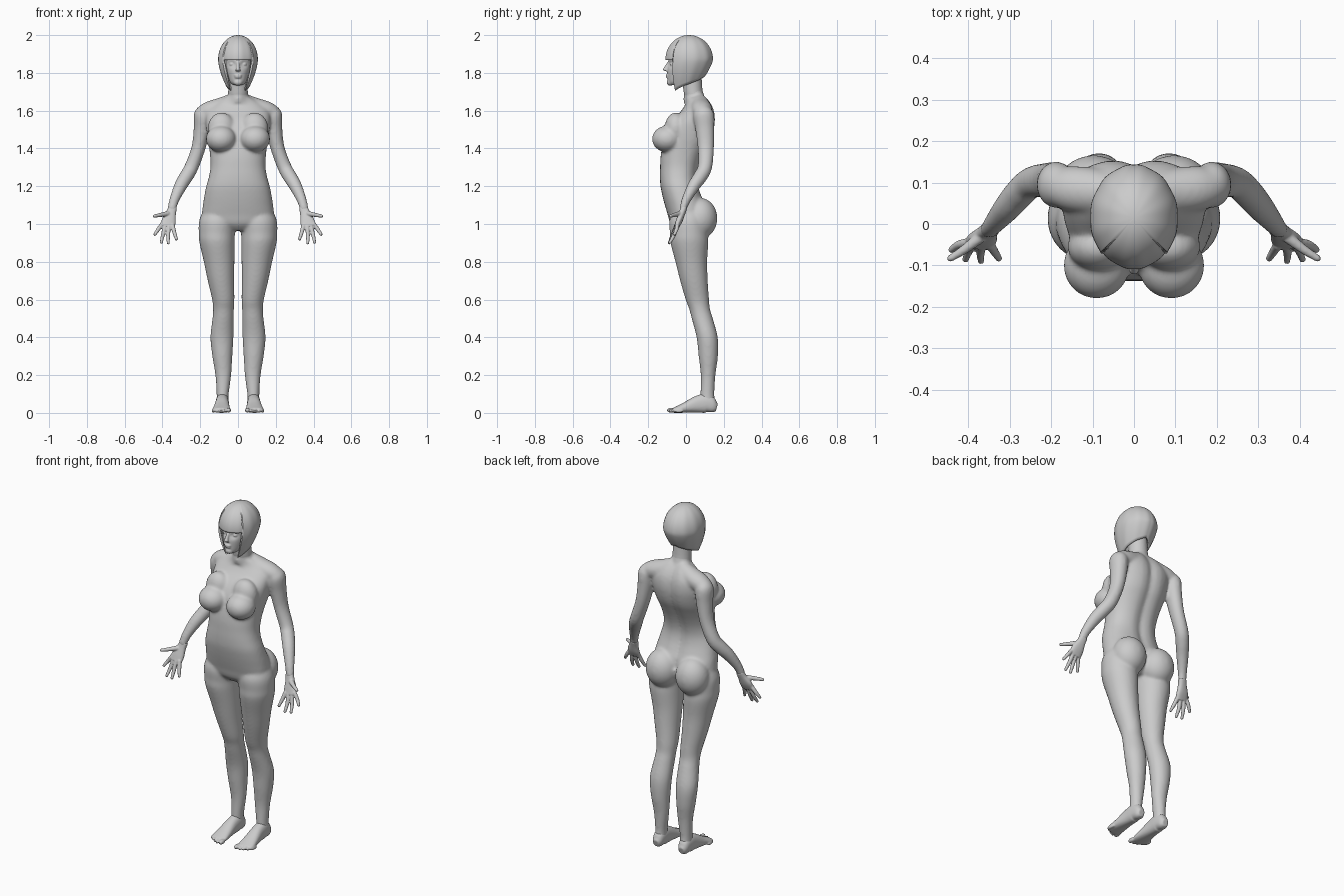
import bpy, bmesh, math
from mathutils import Vector, Matrix


def spline(rows, n=5):
    """Catmull-Rom resampling of rows of numbers."""
    r = [rows[0]] + list(rows) + [rows[-1]]
    out = []
    for i in range(1, len(r) - 2):
        for k in range(n):
            t = k / n
            out.append([0.5 * (2*b + (c-a)*t + (2*a-5*b+4*c-d)*t*t + (3*b-a-3*c+d)*t**3)
                        for a, b, c, d in zip(r[i-1], r[i], r[i+1], r[i+2])])
    return out + [list(rows[-1])]


def loft(bm, rows, flat=False, power=2.0, sides=40):
    """Closed tube through rows (x, y, z, half width, half depth); flat keeps rings level."""
    rows = spline(rows)
    pts = [Vector(r[:3]) for r in rows]
    rings = []
    for i, r in enumerate(rows):
        t = (pts[min(i+1, len(pts)-1)] - pts[max(i-1, 0)]).normalized()
        if flat:
            t = Vector((0, 0, 1))
        ref = Vector((0, 1, 0)) if abs(t.z) > 0.7 else Vector((0, 0, 1))
        u = ref.cross(t).normalized()
        v = t.cross(u)
        ring = []
        for k in range(sides):
            a = 2 * math.pi * k / sides
            c, s = math.cos(a), math.sin(a)
            c = math.copysign(abs(c) ** (2/power), c)
            s = math.copysign(abs(s) ** (2/power), s)
            ring.append(bm.verts.new(pts[i] + u*c*r[3] + v*s*r[4]))
        rings.append(ring)
    for a, b in zip(rings, rings[1:]):
        for k in range(sides):
            j = (k+1) % sides
            bm.faces.new((a[k], a[j], b[j], b[k]))
    bm.faces.new(rings[0][::-1])
    bm.faces.new(rings[-1])
    return [v for ring in rings for v in ring]


def level(rows):
    """(z, half width, front y, back y) -> loft rows on the centre line."""
    return [(0, (f+b)/2, z, w, (b-f)/2) for z, w, f, b in rows]


def ball(bm, c, r):
    m = Matrix.Translation(c) @ Matrix.Diagonal((*r, 1))
    bmesh.ops.create_uvsphere(bm, u_segments=32, v_segments=20, radius=1, matrix=m)


def to_object(name, bm):
    bmesh.ops.recalc_face_normals(bm, faces=bm.faces)
    me = bpy.data.meshes.new(name)
    bm.to_mesh(me)
    bm.free()
    ob = bpy.data.objects.new(name, me)
    bpy.context.collection.objects.link(ob)
    return ob


def fuse(name, bm, voxel, smooth):
    """Mirror across x, merge overlapping parts into one skin and soften it."""
    ob = to_object(name, bm)
    ob.modifiers.new("mirror", 'MIRROR').use_mirror_merge = False
    m = ob.modifiers.new("skin", 'REMESH')
    m.mode, m.voxel_size, m.use_smooth_shade = 'VOXEL', voxel, True
    s = ob.modifiers.new("soften", 'SMOOTH')
    s.factor, s.iterations = 0.5, smooth


# torso with a spine groove
bm = bmesh.new()
torso = loft(bm, level([
    (.965, .06, -.05, .06), (1.0, .165, -.082, .09), (1.05, .188, -.097, .105),
    (1.1, .186, -.112, .105), (1.15, .178, -.125, .085), (1.2, .168, -.135, .068),
    (1.25, .154, -.138, .062), (1.3, .146, -.137, .07), (1.35, .147, -.135, .088),
    (1.4, .152, -.128, .112), (1.45, .16, -.115, .137), (1.5, .167, -.1, .152),
    (1.55, .172, -.07, .158), (1.6, .165, -.025, .152), (1.64, .12, .0, .135),
    (1.67, .07, .0, .115)]), flat=True, power=2.3)
for v in torso:
    if v.co.y > 0 and v.co.z > 1.05:
        v.co.y -= .016 * math.exp(-(v.co.x/.03)**2)

# neck base, shoulders and arms
loft(bm, [(0, .06, 1.62, .06, .055), (0, .038, 1.7, .052, .05), (0, .03, 1.76, .05, .05)])
loft(bm, [(.02, .07, 1.65, .04, .045), (.09, .078, 1.617, .055, .052),
          (.15, .085, 1.6, .055, .05), (.19, .09, 1.585, .045, .042)])
loft(bm, [(.182, .09, 1.615, .03, .035), (.186, .093, 1.58, .047, .055), (.192, .1, 1.5, .043, .05),
          (.21, .105, 1.4, .037, .043), (.247, .1, 1.3, .037, .038),
          (.275, .075, 1.25, .037, .037), (.305, .04, 1.2, .034, .033),
          (.338, .0, 1.125, .026, .024), (.352, -.018, 1.07, .023, .018)])

# bust and buttocks
ball(bm, (.09, -.1, 1.45), (.08, .08, .07))
ball(bm, (.087, -.055, 1.505), (.073, .058, .085))
ball(bm, (.097, .075, 1.03), (.095, .091, .108))

# legs
loft(bm, [(.1, .015, 1.09, .075, .075), (.107, .012, 1.02, .098, .1), (.112, .015, .95, .096, .1),
          (.111, .018, .9, .093, .1), (.1, .028, .8, .081, .084), (.09, .042, .7, .07, .073),
          (.078, .06, .6, .059, .062), (.077, .072, .55, .055, .055), (.079, .086, .5, .056, .056),
          (.085, .112, .4, .061, .056), (.083, .118, .3, .053, .051), (.078, .117, .2, .042, .039),
          (.081, .113, .1, .032, .037), (.083, .115, .04, .032, .04)], flat=True)
fuse("body", bm, .0075, 10)

# feet and toes
bm = bmesh.new()
loft(bm, [(.083, .163, .028, .018, .02), (.083, .145, .034, .029, .034), (.083, .11, .05, .034, .05),
          (.084, .06, .045, .036, .045), (.086, 0, .029, .042, .029),
          (.088, -.045, .018, .047, .018), (.088, -.068, .013, .042, .013)], power=2.3)
for i in range(5):
    r = .013 if i == 0 else .0095
    ball(bm, (.05 + .019*i + (.004 if i else 0), -.078 + .0025*i*i, r + .001), (r, .025, r))
fuse("feet", bm, .0045, 4)

# hands with fingers and thumb
bm = bmesh.new()
loft(bm, [(.345, -.01, 1.09, .023, .018), (.354, -.02, 1.06, .026, .017),
          (.366, -.035, 1.02, .037, .017), (.373, -.05, .985, .038, .013)], power=2.4)
digits = [((.398, -.045, 1.005), (.422, -.05, .972), (.44, -.062, .945)),
          ((.385, -.048, .995), (.397, -.062, .945), (.406, -.085, .903)),
          ((.366, -.051, .99), (.37, -.068, .94), (.369, -.089, .9)),
          ((.347, -.05, .995), (.337, -.066, .955), (.326, -.083, .92)),
          ((.37, -.032, 1.055), (.41, -.062, 1.048), (.443, -.083, 1.042))]
for d in digits:
    radii = (.014, .011, .0085) if d is digits[-1] else (.0115, .0105, .008)
    loft(bm, [(*p, r, r) for p, r in zip(d, radii)], sides=16)
    ball(bm, d[2], (.0082,) * 3)
fuse("hands", bm, .0035, 4)

# head and neck, with eye sockets pressed in
bm = bmesh.new()
head = loft(bm, level([
    (1.735, .024, -.085, -.02), (1.75, .042, -.095, .02), (1.78, .056, -.098, .06),
    (1.82, .067, -.099, .09), (1.87, .076, -.093, .115), (1.92, .077, -.085, .12),
    (1.96, .055, -.05, .09), (1.98, .02, -.01, .04)]), flat=True, power=2.2)
for v in head:
    if v.co.y < 0:
        d = ((abs(v.co.x) - .032)/.02)**2 + ((v.co.z - 1.845)/.016)**2
        v.co.y += .013 * math.exp(-d)
loft(bm, [(0, .055, 1.64, .056, .05), (0, .038, 1.7, .052, .05), (0, .03, 1.8, .05, .052)])
loft(bm, [(0, -.088, 1.858, .008, .01), (0, -.104, 1.832, .009, .011), (0, -.111, 1.816, .013, .011),
          (0, -.1, 1.808, .012, .006)], flat=True)
ball(bm, (0, -.098, 1.787), (.02, .01, .006))
ball(bm, (0, -.097, 1.777), (.018, .01, .006))
ball(bm, (0, -.084, 1.75), (.024, .018, .018))
ball(bm, (.032, -.072, 1.845), (.014, .013, .009))
ball(bm, (.075, .025, 1.83), (.009, .02, .034))
fuse("head", bm, .004, 4)

# bob hair: a crown shell with a short fringe and sides that lengthen to the front
bm = bmesh.new()
cols, steps, edge = 120, 26, .86
grid = []
for c in range(cols):
    th = 2 * math.pi * (c + .5) / cols
    a = min(th, 2*math.pi - th)
    fringe = a < edge
    hem = 1.868 if fringe else 1.705 + .08 * (a - edge) / (math.pi - edge)
    col = []
    for s in range(1, steps + 1):
        z = 2 - (2 - hem) * (s / steps) ** 1.7
        if z > 1.87:
            k, cy = math.sqrt(max(0, 1 - ((z - 1.87)/.13)**2)), .015
        else:
            k, cy = 1 - .55 * ((1.87 - z)/.17)**1.6, .015 - .2*(1.87 - z)
        k *= (.965 if fringe else 1) * (1 + .007 * math.sin(11 * a))
        col.append(bm.verts.new((.106*k*math.sin(th), cy - .128*k*math.cos(th), z)))
    grid.append(col)
top = bm.verts.new((0, .015, 2))
for c in range(cols):
    p, q = grid[c], grid[(c+1) % cols]
    bm.faces.new((top, p[0], q[0]))
    for s in range(steps - 1):
        bm.faces.new((p[s], p[s+1], q[s+1], q[s]))
hair = to_object("hair", bm)
m = hair.modifiers.new("thickness", 'SOLIDIFY')
m.thickness, m.offset = .011, -1
bpy.context.view_layer.objects.active = hair
hair.select_set(True)
bpy.ops.object.shade_smooth_by_angle(angle=math.radians(40))
